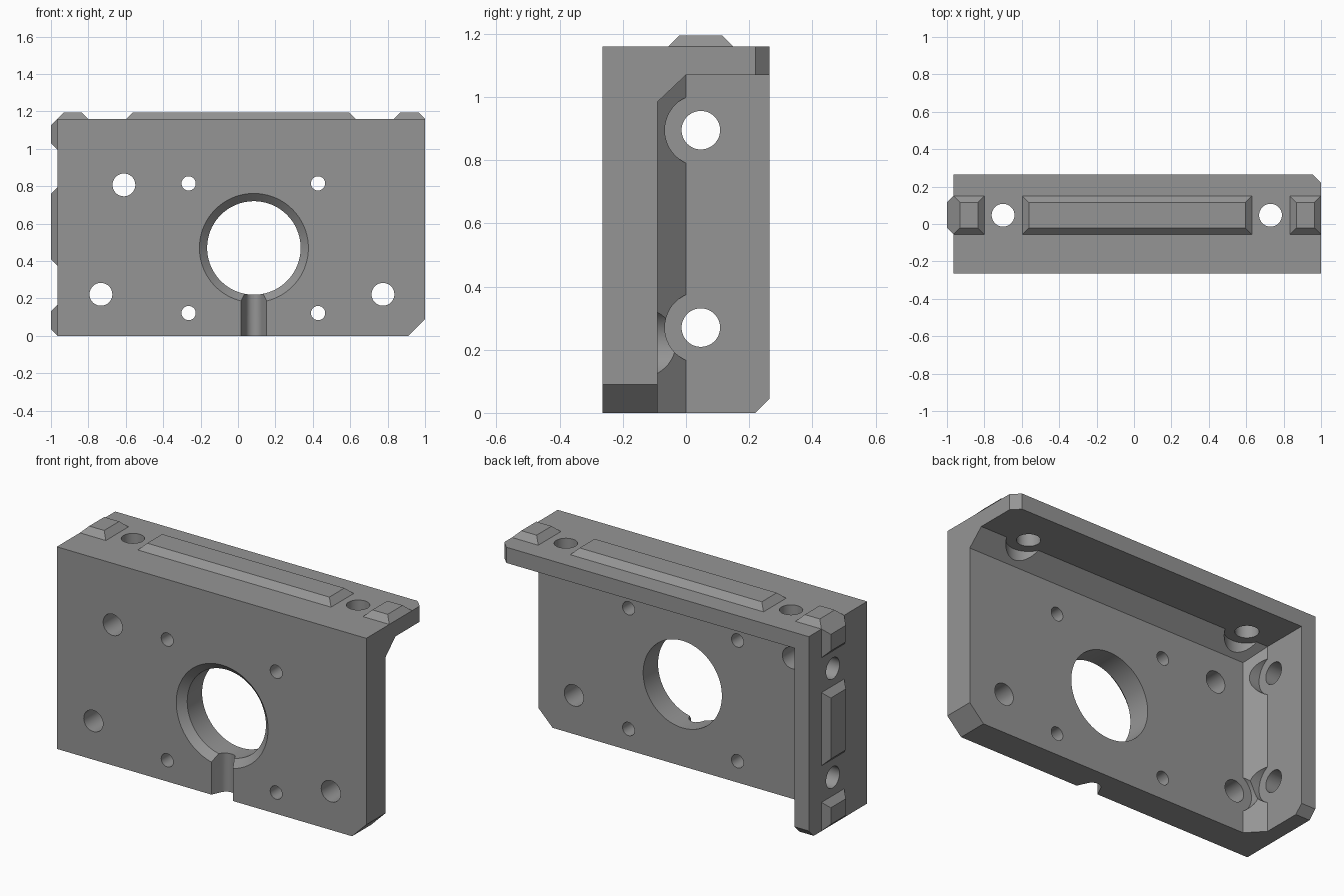
import bpy, bmesh, math
from mathutils import Vector, Matrix

if "Cube" in bpy.data.objects:
    bpy.data.objects.remove(bpy.data.objects["Cube"])

grey = bpy.data.materials.new("machined grey")
grey.diffuse_color = (0.3, 0.3, 0.3, 1)
grey.use_nodes = True
grey.node_tree.nodes["Principled BSDF"].inputs["Base Color"].default_value = grey.diffuse_color


def hull(name, points):
    """Convex solid around a set of points."""
    bm = bmesh.new()
    for p in points:
        bm.verts.new(p)
    bmesh.ops.convex_hull(bm, input=bm.verts[:])
    bmesh.ops.dissolve_limit(bm, angle_limit=0.01, verts=bm.verts[:], edges=bm.edges[:])
    bmesh.ops.recalc_face_normals(bm, faces=bm.faces[:])
    mesh = bpy.data.meshes.new(name)
    bm.to_mesh(mesh)
    bm.free()
    mesh.materials.append(grey)
    ob = bpy.data.objects.new(name, mesh)
    bpy.context.collection.objects.link(ob)
    return ob


def box(name, lo, hi):
    return hull(name, [(x, y, z) for x in (lo[0], hi[0])
                       for y in (lo[1], hi[1]) for z in (lo[2], hi[2])])


def cone(name, start, end, r1, r2=None, sides=48):
    """Round solid between two points."""
    start, end = Vector(start), Vector(end)
    rot = (end - start).to_track_quat('Z', 'Y')
    pts = []
    for centre, r in ((start, r1), (end, r1 if r2 is None else r2)):
        for i in range(sides):
            a = 2 * math.pi * i / sides
            pts.append(centre + rot @ Vector((r * math.cos(a), r * math.sin(a), 0)))
    return hull(name, pts)


def cut(target, cutter):
    mod = target.modifiers.new("cut", 'BOOLEAN')
    mod.operation, mod.solver, mod.object = 'DIFFERENCE', 'EXACT', cutter
    bpy.context.view_layer.objects.active = target
    bpy.ops.object.modifier_apply(modifier=mod.name)
    bpy.data.objects.remove(cutter)


L, R, F, B, TOP = -0.965, 1.0, -0.265, 0.265, 1.16
PLATE, MID = -0.09, 0.047        # back of the plate, centre line of the flanges

# Bracket: plate with a top and a left flange, braced by sloped corners
bracket = box("bracket", (L, F, 0), (R, B, TOP))
cut(bracket, hull("pocket", [(x, y, z) for y, x0, z1 in
    ((PLATE, -0.79, 0.985), (0, -0.875, 1.07), (0.4, -0.875, 1.07))
    for x in (x0, 1.2) for z in (-0.2, z1)]))

# Clipped corners: plate bottom right, top flange, left flange
cut(bracket, hull("clip", [(x, y, z) for y in (-0.5, 0.5)
    for x, z in ((0.81, -0.1), (1.1, 0.19), (1.1, -0.1))]))
cut(bracket, hull("clip", [(x, y, z) for z in (0.9, 1.3)
    for x, y in ((1.055, 0.165), (0.855, 0.365), (1.055, 0.365))]))
cut(bracket, hull("clip", [(x, y, z) for x in (-1.1, -0.5)
    for y, z in ((0.12, -0.1), (0.32, 0.1), (0.32, -0.1))]))

# Main bore with a chamfered mouth
cx, cz = 0.085, 0.47
cut(bracket, cone("bore", (cx, -0.5, cz), (cx, 0.1, cz), 0.25, sides=96))
cut(bracket, cone("bore_mouth", (cx, F - 0.04, cz), (cx, F + 0.04, cz), 0.333, 0.25, sides=96))

# Round-backed groove from the bore to the bottom edge
groove = [(cx - 0.085, F - 0.035), (cx + 0.085, F - 0.035)]
groove += [(cx + 0.046 * math.cos(a), -0.228 + 0.046 * math.sin(a))
           for a in (math.pi * i / 16 for i in range(17))]
cut(bracket, hull("groove", [(x, y, z) for x, y in groove for z in (-0.1, 0.35)]))

# Plate holes
for x, z, r in ((-0.61, 0.807, 0.061), (-0.733, 0.222, 0.061), (0.775, 0.222, 0.061),
                (-0.264, 0.815, 0.038), (0.428, 0.815, 0.038),
                (-0.264, 0.122, 0.038), (0.428, 0.122, 0.038)):
    cut(bracket, cone("hole", (x, -0.5, z), (x, 0.1, z), r))
cut(bracket, cone("bolt_seat", (-0.733, PLATE, 0.222), (-0.733, 0.2, 0.222), 0.112))

# Flange holes with bolt seats cut into the braces
for x in (-0.70, 0.73):
    cut(bracket, cone("hole", (x, MID, 0.9), (x, MID, 1.4), 0.061))
    cut(bracket, cone("bolt_seat", (x, MID, 0.8), (x, MID, 1.07), 0.114))
for z in (0.27, 0.895):
    cut(bracket, cone("hole", (-1.2, MID, z), (-0.7, MID, z), 0.061))
    cut(bracket, cone("bolt_seat", (-0.875, MID, z), (-0.6, MID, z), 0.114))

bpy.ops.object.select_all(action='DESELECT')
bracket.select_set(True)
bpy.context.view_layer.objects.active = bracket
bpy.ops.object.shade_smooth_by_angle(angle=math.radians(25))


def pad(name, a, b, place):
    """Bevelled locating pad running from a to b."""
    h = 0.035
    return hull(name, [place(t, y, up) for up, d in ((0, 0), (h, h))
                       for t in (a + d, b - d) for y in (MID - 0.103 + d, MID + 0.103 - d)])


# Locating pads on the top and on the left side
for name, a, b in (("left", L, -0.80), ("middle", -0.597, 0.63), ("right", 0.833, R)):
    pad("top_pad_" + name, a, b, lambda t, y, up: (t, y, TOP + up))
for name, a, b in (("lower", 0, 0.165), ("middle", 0.375, 0.795), ("upper", 0.995, TOP)):
    pad("side_pad_" + name, a, b, lambda t, y, up: (L - up, y, t))
